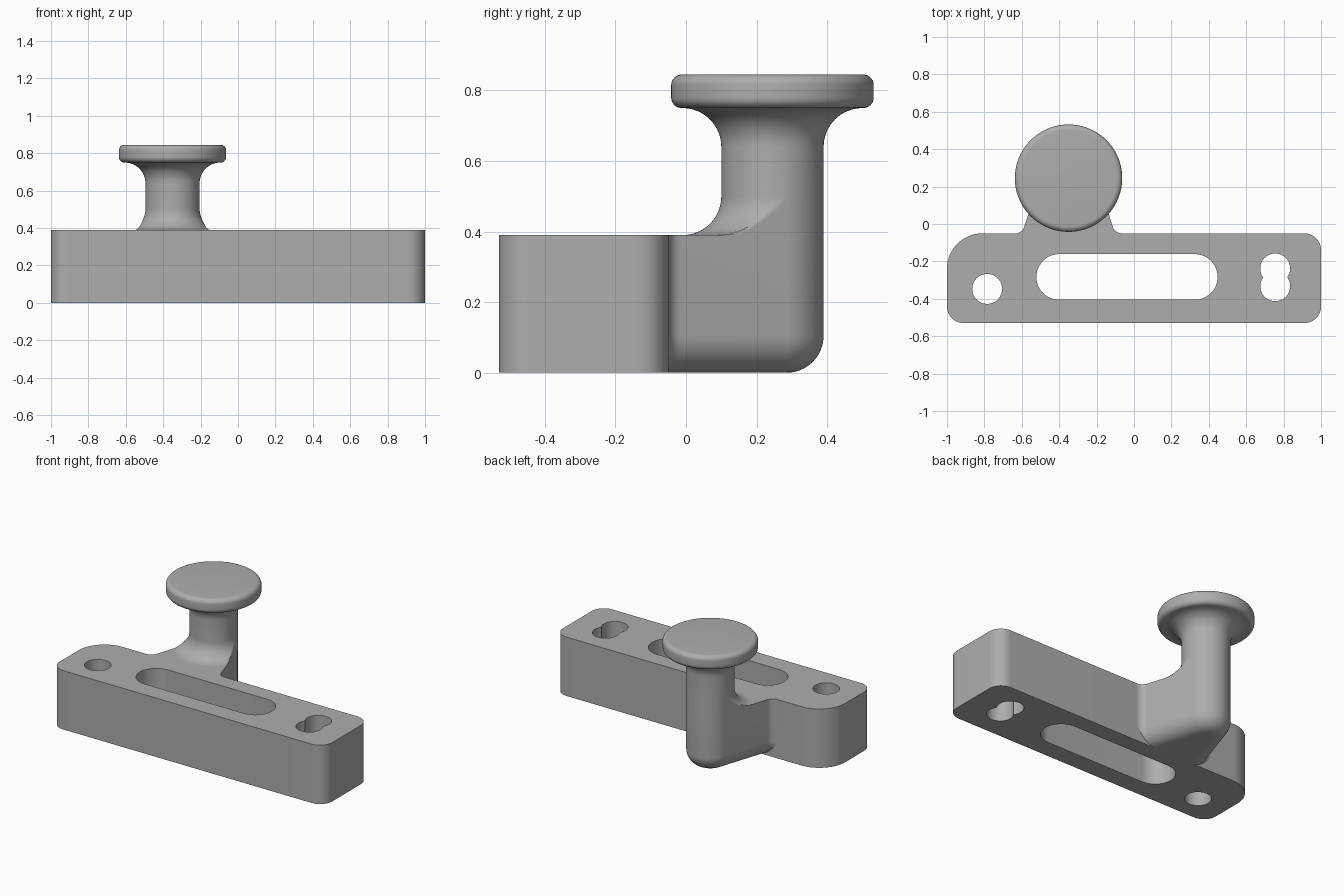
import bpy, bmesh
from math import sin, cos, asin, atan2, radians, degrees, hypot

if "Cube" in bpy.data.objects:
    bpy.data.objects.remove(bpy.data.objects["Cube"])

GREY = (0.42, 0.42, 0.42, 1)
mat = bpy.data.materials.new("plain_grey")
mat.use_nodes = True
mat.diffuse_color = GREY
mat.node_tree.nodes["Principled BSDF"].inputs["Base Color"].default_value = GREY

HEIGHT, BACK, FRONT = 0.39, -0.05, -0.53
STEM_X, STEM_Y, STEM_R = -0.35, 0.245, 0.145
TAPER = 18          # degrees each arm side leans inward
FILLET = 0.05       # arm to body
ROUND = 0.105       # arm underside edge
FLARE = 0.11        # stem to arm and stem to cap


def arc(cx, cy, r, a0, a1, n=16):
    angles = [radians(a0 + (a1 - a0) * i / n) for i in range(n + 1)]
    return [(cx + r * cos(a), cy + r * sin(a)) for a in angles]


def finish(ob):
    ob.data.materials.clear()
    ob.data.materials.append(mat)
    bpy.ops.object.select_all(action='DESELECT')
    ob.select_set(True)
    bpy.context.view_layer.objects.active = ob
    bpy.ops.object.shade_smooth_by_angle(angle=radians(30))


def plate(name, outlines, height):
    """Flat plate; the outlines after the first become through holes."""
    curve = bpy.data.curves.new(name, 'CURVE')
    curve.dimensions = '2D'
    curve.fill_mode = 'BOTH'
    curve.extrude = height / 2
    for pts in outlines:
        spline = curve.splines.new('POLY')
        spline.points.add(len(pts) - 1)
        for p, (x, y) in zip(spline.points, pts):
            p.co = (x, y, 0, 1)
        spline.use_cyclic_u = True
    ob = bpy.data.objects.new(name, curve)
    bpy.context.collection.objects.link(ob)
    ob.location.z = height / 2
    bpy.ops.object.select_all(action='DESELECT')
    ob.select_set(True)
    bpy.context.view_layer.objects.active = ob
    bpy.ops.object.convert(target='MESH')
    finish(bpy.context.view_layer.objects.active)


def loft(name, rings, cap_start):
    """Skin closed rings of equal length, capping the last one."""
    bm = bmesh.new()
    loops = [[bm.verts.new(p) for p in ring] for ring in rings]
    n = len(loops[0])
    for low, high in zip(loops, loops[1:]):
        for i in range(n):
            j = (i + 1) % n
            bm.faces.new((low[i], low[j], high[j], high[i]))
    bm.faces.new(loops[-1])
    if cap_start:
        bm.faces.new(list(reversed(loops[0])))
    mesh = bpy.data.meshes.new(name)
    bm.to_mesh(mesh)
    bm.free()
    ob = bpy.data.objects.new(name, mesh)
    bpy.context.collection.objects.link(ob)
    finish(ob)


# Base plate with slot, round hole and double hole
def corner(x, y, sx, sy, r, a):
    return arc(x - sx * r, y - sy * r, r, a, a + 90)


outer = (corner(1, BACK, 1, 1, 0.09, 0) + corner(-1, BACK, -1, 1, 0.19, 90)
         + corner(-1, FRONT, -1, -1, 0.09, 180) + corner(1, FRONT, 1, -1, 0.09, 270))
slot = arc(0.325, -0.283, 0.122, -90, 90, 24) + arc(-0.4, -0.283, 0.122, 90, 270, 24)
round_hole = arc(-0.785, -0.347, 0.08, 0, 360, 48)[:-1]
HOLE_R, HOLE_GAP = 0.08, 0.0475
neck = degrees(asin(HOLE_GAP / HOLE_R))
double_hole = (arc(0.755, -0.285 + HOLE_GAP, HOLE_R, -neck, 180 + neck, 32)[:-1]
               + arc(0.755, -0.285 - HOLE_GAP, HOLE_R, 180 - neck, 360 + neck, 32)[:-1])
plate("base_plate", [outer, slot, round_hole, double_hole], HEIGHT)


# Tapered arm with a rounded underside
def arm_ring(inset, z):
    t = radians(TAPER)
    fy = BACK + FILLET - STEM_Y
    fx = (STEM_R + FILLET - fy * sin(t)) / cos(t)
    start = degrees(asin(FILLET / (FILLET + inset)))
    side = arc(fx, fy, FILLET + inset, 180 + start, 180 + TAPER, 12)
    side += arc(0, 0, STEM_R - inset, TAPER, 90, 24)
    pts = side + [(-x, y) for x, y in reversed(side[:-1])]
    return [(STEM_X + x, STEM_Y + y, z) for x, y in pts]


rings = [arm_ring(ROUND - y, ROUND + z) for y, z in arc(0, 0, ROUND, -90, 0, 14)]
loft("arm", [[p for p in r] for r in
             [arm_ring(ROUND - y, ROUND + z) for y, z in arc(0, 0, ROUND, -89.9, 0, 14)]]
     + [arm_ring(0, HEIGHT)], True)


# Stem and cap; the lower flare is trimmed by the arm sides
def reach(angle):
    lean = atan2(sin(angle), abs(cos(angle))) - radians(TAPER)
    if lean >= 0:
        return STEM_R
    return STEM_R / cos(lean) if cos(lean) > 0.1 else 10


CAP_R, CAP_LOW, CAP_TOP, EDGE = 0.287, 0.75, 0.845, 0.03
flare_r = STEM_R + FLARE
profile = arc(flare_r, HEIGHT + FLARE, FLARE, 270, 180, 20)
profile += arc(flare_r, CAP_LOW - FLARE, FLARE, 180, 90, 16)
profile += arc(CAP_R - EDGE, CAP_LOW + EDGE, EDGE, -90, 0, 8)
profile += arc(CAP_R - EDGE, CAP_TOP - EDGE, EDGE, 0, 90, 8)
SEGMENTS = 180
rings = []
for r, z in profile:
    ring = []
    for i in range(SEGMENTS):
        a = radians(360 * i / SEGMENTS)
        d = min(r, reach(a)) if z < HEIGHT + FLARE else r
        ring.append((STEM_X + d * cos(a), STEM_Y + d * sin(a), z))
    rings.append(ring)
loft("stem_and_cap", rings, False)
